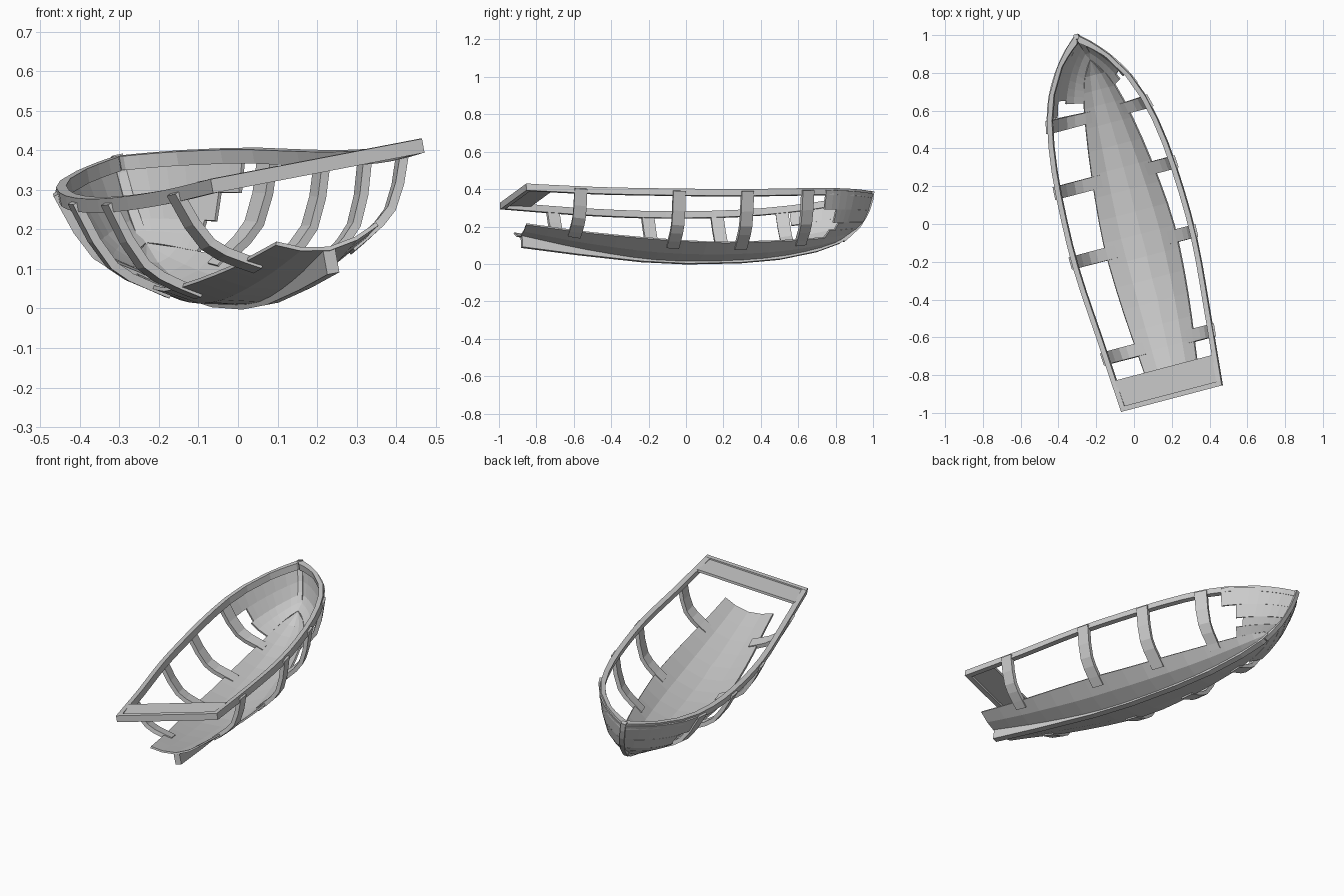
import bpy, math
from mathutils import Matrix, Vector

if "Cube" in bpy.data.objects:
    bpy.data.objects.remove(bpy.data.objects["Cube"])

# Boat lies yawed and heeled over to one side
POSE = (Matrix.Rotation(math.radians(14.7), 4, 'Z') @ Matrix.Translation((0.027, 0, 0))
        @ Matrix.Rotation(math.radians(-10.5), 4, 'Y'))
BOW, STERN, FOOT = 1.04, -0.915, 0.90

# Hull lines, as (position along boat, value)
RIM_W = [(-.95, .280), (-.6, .308), (-.13, .342), (.27, .331), (.45, .311), (.6, .284),
         (.75, .235), (.88, .160), (.96, .095), (1.01, .045), (1.04, .008)]
RIM_Z = [(-.95, .385), (-.5, .358), (0, .345), (.4, .350), (.75, .370), (1.04, .392)]
EDGE_W = [(-.92, .134), (-.76, .148), (-.47, .178), (-.2, .195), (0, .195), (.32, .164),
          (.6, .120), (.78, .075), (.86, .035), (.90, .004)]
EDGE_Z = [(-.92, .193), (-.5, .130), (0, .086), (.3, .090), (.6, .110), (.78, .135), (.90, .165)]
KEEL_Z = [(-.92, .155), (-.6, .085), (-.25, .028), (0, .014), (.3, .020), (.515, .040),
          (.72, .082), (.85, .125), (.90, .160)]
SIDE = [(0, 0), (.33, .14), (.57, .29), (.79, .58), (1, 1)]


def curve(table, t):
    """Smooth interpolation through a table."""
    n = len(table)
    t = min(max(t, table[0][0]), table[-1][0])
    i = next(k for k in range(n - 1) if t <= table[k + 1][0])

    def slope(k):
        a, b = table[max(k - 1, 0)], table[min(k + 1, n - 1)]
        return (b[1] - a[1]) / (b[0] - a[0])
    (x0, y0), (x1, y1) = table[i], table[i + 1]
    h = x1 - x0
    f = (t - x0) / h
    return ((2*f**3 - 3*f*f + 1) * y0 + (f**3 - 2*f*f + f) * h * slope(i)
            + (3*f*f - 2*f**3) * y1 + (f**3 - f*f) * h * slope(i + 1))


def foot(s):
    return s if s < .62 else .62 + (s - .62) * (FOOT - .62) / (BOW - .62)


def side_point(s, u, v, sign=1):
    """Point on the topsides between the bottom edge (0) and the rim (1)."""
    f = foot(s)
    w = curve(EDGE_W, f) * (1 - u) + curve(RIM_W, s) * u
    z = curve(EDGE_Z, f) * (1 - v) + (curve(RIM_Z, s) - .012) * v
    return Vector((sign * w, f * (1 - u) + s * u, z))


def bottom_point(s, u, v, sign=1):
    f = foot(s)
    k = curve(KEEL_Z, f)
    return Vector((sign * u * curve(EDGE_W, f), f, k + v * (curve(EDGE_Z, f) - k)))


def span(a, b, n):
    return [a + (b - a) * i / (n - 1) for i in range(n)]


def make(name, verts, faces, thick=0, mirror=False):
    me = bpy.data.meshes.new(name)
    me.from_pydata([tuple(v) for v in verts], [], faces)
    ob = bpy.data.objects.new(name, me)
    bpy.context.collection.objects.link(ob)
    ob.matrix_world = POSE
    if mirror:
        m = ob.modifiers.new("mirror", 'MIRROR')
        m.merge_threshold = 0.0005
    if thick:
        m = ob.modifiers.new("thickness", 'SOLIDIFY')
        m.thickness, m.offset = thick, 0
    return ob


def sheet(name, rows, thick, mirror=False):
    n = len(rows[0])
    faces = [(i*n + j, i*n + j + 1, (i+1)*n + j + 1, (i+1)*n + j)
             for i in range(len(rows) - 1) for j in range(n - 1)]
    return make(name, [p for r in rows for p in r], faces, thick, mirror)


def tube(name, rings, mirror=False):
    n = len(rings[0])
    faces = [(i*n + j, i*n + (j+1) % n, (i+1)*n + (j+1) % n, (i+1)*n + j)
             for i in range(len(rings) - 1) for j in range(n)]
    faces += [tuple(range(n))[::-1], tuple(range((len(rings) - 1)*n, len(rings)*n))]
    return make(name, [p for r in rings for p in r], faces, 0, mirror)


def box(name, x, y0, y1, z0, z1):
    return tube(name, [[(-x, y, z0), (x, y, z0), (x, y, z1), (-x, y, z1)] for y in (y0, y1)])


# Bottom planking
sheet("bottom_planking", [[bottom_point(s, u, v) for u, v in ((0, 0), (.55, .33), (1, 1))]
                          for s in span(STERN, BOW, 17)], .010, True)

# Broken bow planks, each strake ending at a different place
for side, sign, starts in (("left", -1, (.72, .72, .74, .65)), ("right", 1, (.80, .84, .80, .72))):
    for k, start in enumerate(starts):
        sheet(f"{side}_bow_plank_{k + 1}",
              [[side_point(s, *SIDE[k + j], sign) for j in (0, 1)] for s in span(start, BOW, 8)], .010)

# Ribs from the bottom planking up to the rim
for k, c in enumerate((-.65, -.117, .263, .61)):
    rows = []
    for s in (c - .034, c + .034):
        rows.append([bottom_point(s, .76, .62)] + [side_point(s, u, v) for u, v in SIDE])
    sheet(f"rib_pair_{k + 1}", rows, .022, True)

# Rim
rings = []
for s in span(-.94, .9, 15) + [.95, .99, 1.02, 1.04]:
    w, z = curve(RIM_W, s), curve(RIM_Z, s)
    inner = max(w - .027, 0)
    back = s - .025 * max(0, (s - .9) / .14)
    rings.append([(w, s, z - .036), (w, s, z), (inner, back, z), (inner, back, z - .036)])
tube("rim", rings, True)

# Stern rail and deck
z = curve(RIM_Z, -.94)
box("stern_rail", .281, -.945, -.918, z - .036, z)
box("stern_deck", .272, -.92, -.776, z - .022, z - .008)

# Keel with deep stern skeg
keel = []
for s, low in ((-.91, .090), (-.6, .050), (-.25, .012), (0, 0), (.3, .006), (.515, .025),
               (.72, .066), (.85, .112), (.89, .140)):
    top = curve(KEEL_Z, s) + .003
    keel.append([(-.016, s, low), (.016, s, low), (.016, s, top), (-.016, s, top)])
tube("keel", keel)

# Stem post
stem = []
for y, h in ((.87, .122), (.905, .150), (.955, .195), (.987, .24), (1.015, .29), (1.035, .345), (1.044, .392)):
    stem.append([(-.013, y + .006, h), (.013, y + .006, h), (.013, y - .02, h + .004), (-.013, y - .02, h + .004)])
tube("stem_post", stem)
